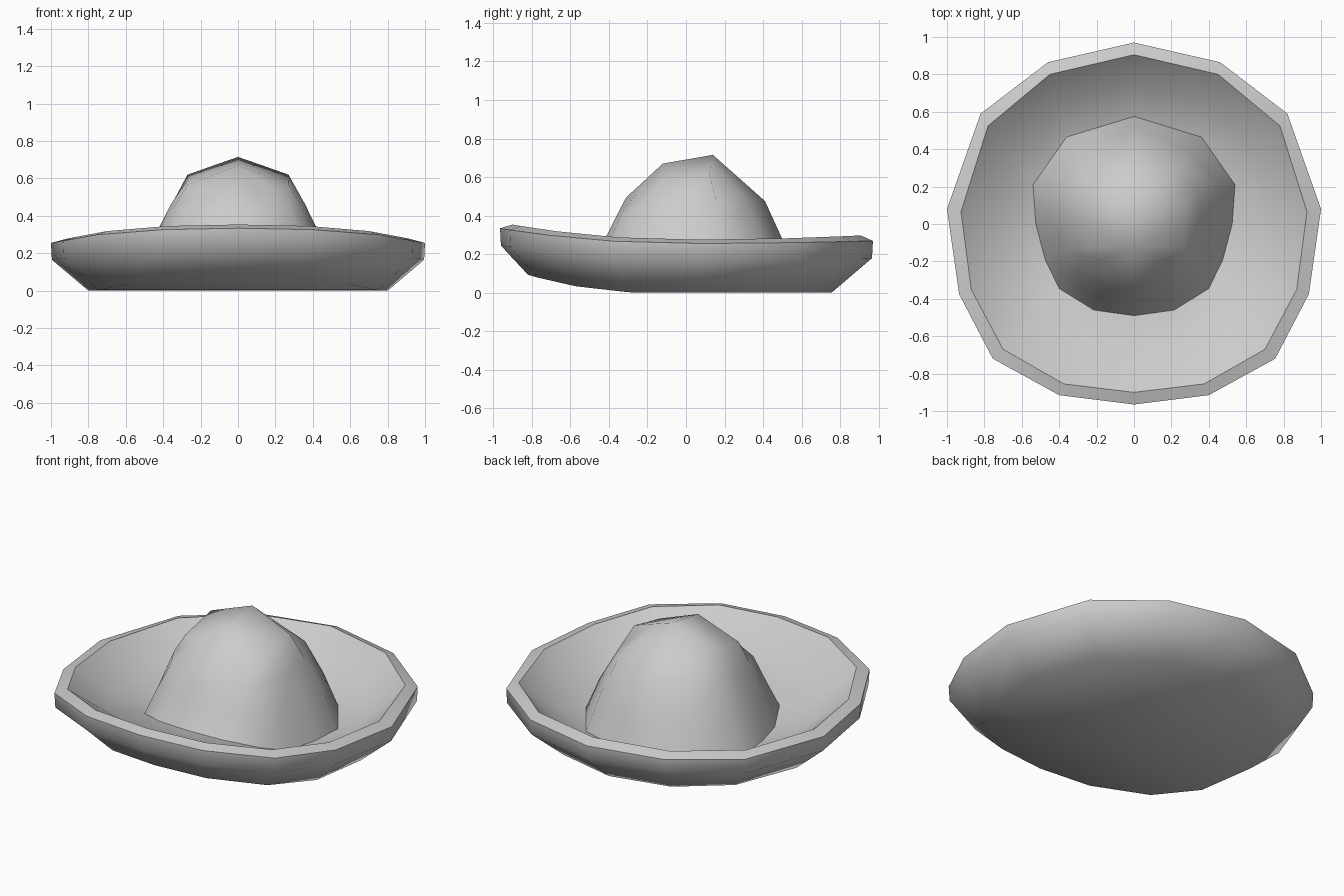
import bpy
import bmesh
from math import radians
from mathutils import Vector

old = bpy.data.objects.get("Cube")
if old:
    bpy.data.objects.remove(old, do_unlink=True)

felt = bpy.data.materials.new("light_grey_felt")
felt.use_nodes = True
grey = (0.6, 0.6, 0.6, 1)
felt.diffuse_color = grey
felt.node_tree.nodes["Principled BSDF"].inputs["Base Color"].default_value = grey


def full_ring(half):
    """Mirror a back-to-front half outline across x = 0."""
    half = [Vector(p) for p in half]
    return half + [Vector((-p.x, p.y, p.z)) for p in reversed(half[1:-1])]


def raised(half, height, factor=1):
    """Scale a flat half outline and lift it with a height rule of y."""
    return full_ring([(x * factor, y * factor, height(y)) for x, y in half])


def loft(name, rings, tip=None, strip_floor=False):
    """Join equal rings with quads; optionally close the first or last."""
    bm = bmesh.new()
    loops = [[bm.verts.new(p) for p in ring] for ring in rings]
    count = len(loops[0])
    for low, high in zip(loops, loops[1:]):
        for i in range(count):
            j = (i + 1) % count
            bm.faces.new((low[j], low[i], high[i], high[j]))
    if strip_floor:
        # Strips running from side to side
        ring = loops[0]
        for i in range(count // 2):
            corners = (ring[i], ring[i + 1], ring[-i - 1], ring[-i])
            bm.faces.new(list(dict.fromkeys(corners)))
    if tip:
        top = bm.verts.new(tip)
        for i in range(count):
            bm.faces.new((loops[-1][(i + 1) % count], loops[-1][i], top))
    mesh = bpy.data.meshes.new(name)
    bm.to_mesh(mesh)
    bm.free()
    mesh.materials.append(felt)
    obj = bpy.data.objects.new(name, mesh)
    bpy.context.collection.objects.link(obj)
    bpy.ops.object.select_all(action='DESELECT')
    obj.select_set(True)
    bpy.context.view_layer.objects.active = obj
    bpy.ops.object.shade_smooth_by_angle(angle=radians(60))


# Height rules: the hat curls upward toward the front
def under_height(y):
    return 0.09 * (max(0, -y - 0.2) / 0.61) ** 2


def floor_height(y):
    return 0.07 + 0.38 * max(0, -y - 0.2)


def rim_height(y):
    return 0.255 + (0.085 if y < 0 else 0.015) * y * y


def inner_rim_height(y):
    return rim_height(y) + 0.02 + 0.012 * y * y


def wall_height(y):
    return rim_height(y) - 0.09


# Brim: thick upturned rim and underside
under_outline = [(0, .755), (.37, .67), (.65, .445), (.8, .06),
                 (.75, -.3), (.6, -.57), (.32, -.77), (0, -.82)]
brim_outline = [(0, .97), (.46, .865), (.82, .59), (1, .08),
                (.935, -.375), (.755, -.72), (.4, -.915), (0, -.965)]
inner_outline = [(0, .905), (.45, .8), (.78, .525), (.925, .065),
                 (.87, -.35), (.7, -.67), (.375, -.855), (0, -.9)]
inner_rim = raised(inner_outline, inner_rim_height)
loft("brim", [
    raised(under_outline, under_height),
    raised(brim_outline, wall_height, 0.995),
    raised(brim_outline, rim_height),
    inner_rim,
], strip_floor=True)

# Dish: hollow upper side of the brim, down to the foot of the crown
crown_outline = [(0, .575), (.36, .465), (.54, .21), (.525, 0),
                 (.475, -.19), (.4, -.345), (.215, -.46), (0, -.49)]
crown_base = raised(crown_outline, floor_height)
sag = Vector((0, 0, -0.05))
hollow = [a.lerp(b, 0.5) + sag for a, b in zip(inner_rim, crown_base)]
loft("brim_dish", [inner_rim, hollow, crown_base])

# Crown: tapered, with a ridge and pinched facets at the front of the top
shoulder = full_ring([(0, .41, .475), (.25, .3, .5), (.35, .16, .47),
                      (.36, 0, .46), (.34, -.14, .45), (.28, -.26, .43),
                      (.15, -.33, .42), (0, -.35, .42)])
peak = full_ring([(0, .14, .715), (.135, .13, .668), (.27, .12, .62),
                  (.27, 0, .593), (.27, -.13, .566), (.18, -.19, .542),
                  (.09, -.25, .52), (0, -.31, .495)])
waist = [a.lerp(b, 0.5) + Vector((a.x * 0.02, 0.01, 0))
         for a, b in zip(crown_base, shoulder)]
loft("crown", [crown_base, waist, shoulder, peak], tip=(0, -.12, .67))
